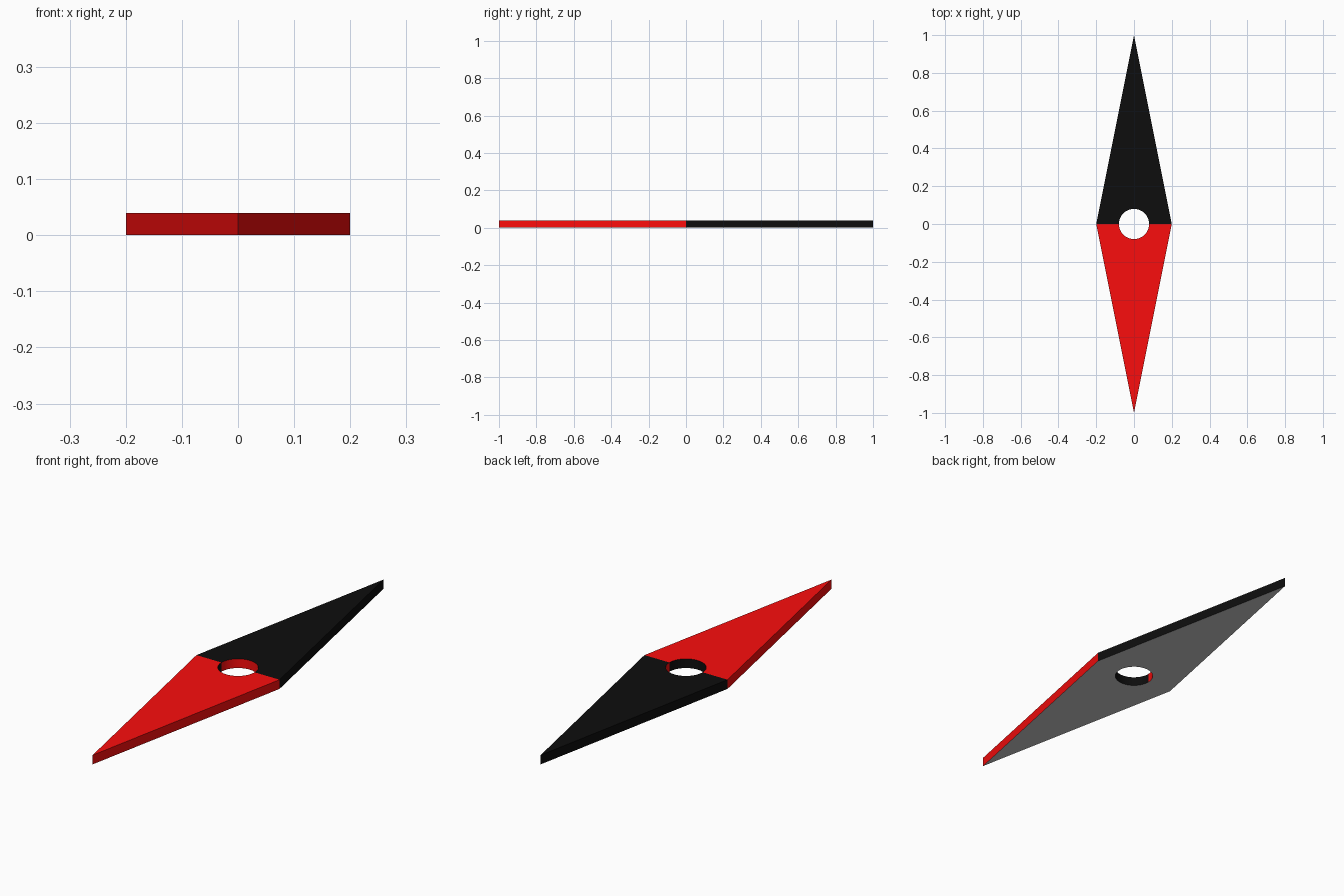
import bpy, bmesh
from math import sin, cos, pi

if "Cube" in bpy.data.objects:
    bpy.data.objects.remove(bpy.data.objects["Cube"])

L, W, R, H, SEG = 1.0, 0.2, 0.08, 0.04, 32

def material(name, color):
    m = bpy.data.materials.new(name)
    m.diffuse_color = color
    m.use_nodes = True
    m.node_tree.nodes["Principled BSDF"].inputs["Base Color"].default_value = m.diffuse_color
    return m

red = material("red_paint", (0.97, 0.004, 0.004, 1))
black = material("black_paint", (0.004, 0.004, 0.004, 1))
red_i, black_i, grey_i = 0, 1, 2

bm = bmesh.new()

# Flat diamond with a round pivot hole, as two halves
for s in (1, -1):
    half = SEG // 2
    pts = [(W, 0), (0, s * L), (-W, 0)]
    pts += [(-R * cos(pi * i / half), s * R * sin(pi * i / half)) for i in range(half + 1)]
    bottom = [bm.verts.new((x, y, 0)) for x, y in pts]
    top = [bm.verts.new((x, y, H)) for x, y in pts]
    n = len(pts)
    colour = black_i if s > 0 else red_i
    bm.faces.new(top).material_index = colour
    bm.faces.new(bottom[::-1]).material_index = grey_i
    for i in range(n):
        if i in (2, n - 1):       # the seam between halves stays open
            continue
        j = (i + 1) % n
        f = bm.faces.new((bottom[i], bottom[j], top[j], top[i]))
        # hole wall takes the opposite colour to its half
        f.material_index = colour if i < 2 else 1 - colour

bmesh.ops.remove_doubles(bm, verts=bm.verts[:], dist=1e-5)
bmesh.ops.recalc_face_normals(bm, faces=bm.faces[:])

mesh = bpy.data.meshes.new("compass_needle")
mesh.materials.append(red)
mesh.materials.append(black)
mesh.materials.append(None)   # plain grey underside
bm.to_mesh(mesh)
bm.free()
needle = bpy.data.objects.new("compass_needle", mesh)
bpy.context.collection.objects.link(needle)

# Smooth hole wall, crisp edges elsewhere
bpy.context.view_layer.objects.active = needle
needle.select_set(True)
bpy.ops.object.shade_smooth_by_angle(angle=0.3)
